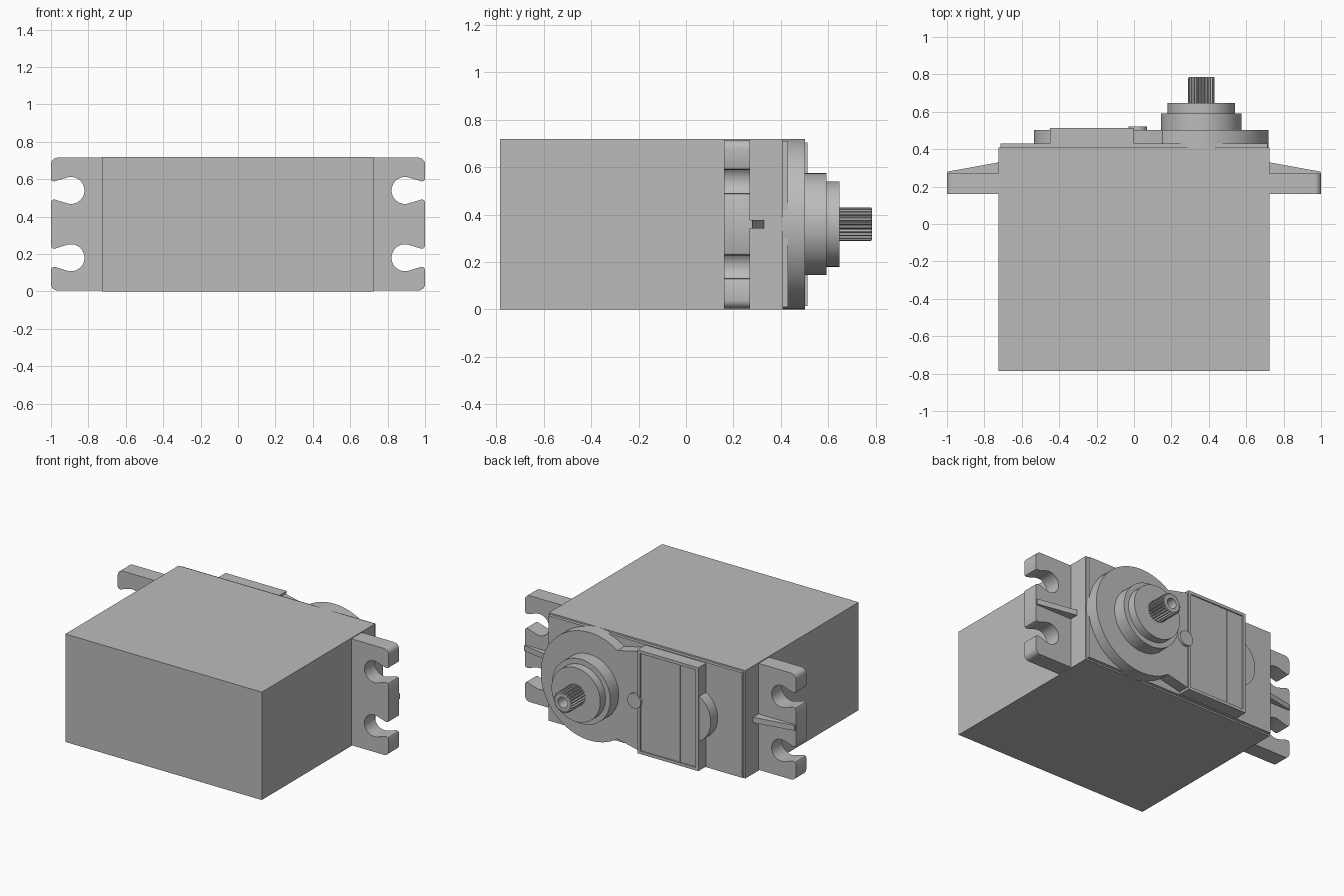
import bpy, bmesh
from math import radians, sin, cos, pi, atan2

if "Cube" in bpy.data.objects:
    bpy.data.objects.remove(bpy.data.objects["Cube"], do_unlink=True)

grey = bpy.data.materials.new("plain_grey")
grey.use_nodes = True
GREY = (0.5, 0.5, 0.5, 1)
grey.diffuse_color = GREY
grey.node_tree.nodes["Principled BSDF"].inputs["Base Color"].default_value = GREY

MID = 0.36       # height of the centre line
SHAFT_X = 0.36   # output axis
BACK = 0.41      # rear face of the case


def finish(name, bm, smooth=True):
    bmesh.ops.recalc_face_normals(bm, faces=bm.faces)
    mesh = bpy.data.meshes.new(name)
    bm.to_mesh(mesh)
    bm.free()
    mesh.materials.append(grey)
    ob = bpy.data.objects.new(name, mesh)
    bpy.context.collection.objects.link(ob)
    if smooth:
        bpy.ops.object.select_all(action="DESELECT")
        ob.select_set(True)
        bpy.context.view_layer.objects.active = ob
        bpy.ops.object.shade_smooth_by_angle(angle=radians(30))
    return ob


def loft(name, rings, smooth=True):
    """Skin a stack of (outline, y) rings and cap both ends."""
    bm = bmesh.new()
    rows = [[bm.verts.new((x, y, z)) for x, z in pts] for pts, y in rings]
    n = len(rows[0])
    for a, b in zip(rows, rows[1:]):
        for i in range(n):
            j = (i + 1) % n
            bm.faces.new((a[i], a[j], b[j], b[i]))
    bm.faces.new(rows[0])
    bm.faces.new(rows[-1])
    return finish(name, bm, smooth)


def prism(name, pts, y0, y1, smooth=True):
    return loft(name, [(pts, y0), (pts, y1)], smooth)


def rect(x0, x1, z0, z1):
    return [(x0, z0), (x1, z0), (x1, z1), (x0, z1)]


def arc(cx, cz, r, a0, a1, n):
    return [(cx + r * cos(radians(a0 + (a1 - a0) * i / n)),
             cz + r * sin(radians(a0 + (a1 - a0) * i / n))) for i in range(n + 1)]


def circle(cx, r, n=64):
    return arc(cx, MID, r, 0, 360, n)[:-1]


# Case in three stacked sections
for name, y0, y1 in (("front_cover", -0.785, -0.575),
                     ("middle_case", -0.575, 0.16),
                     ("rear_case", 0.16, BACK)):
    prism(name, rect(-0.725, 0.725, 0, 0.72), y0, y1, False)
prism("gear_cover_step", rect(-0.715, 0.715, 0.01, 0.71), BACK, 0.43, False)


# Mounting ears with two keyhole slots, each braced by a wedge rib
def slot(cz):
    return ([(1.0, cz - 0.062), (0.995, cz - 0.052), (0.982, cz - 0.048)]
            + arc(0.893, cz, 0.072, -75, -285, 28)
            + [(0.982, cz + 0.048), (0.995, cz + 0.052), (1.0, cz + 0.062)])


ear = ([(0.725, 0.005)] + arc(0.965, 0.04, 0.035, -90, 0, 6) + slot(0.18)
       + slot(0.54) + arc(0.965, 0.68, 0.035, 0, 90, 6) + [(0.725, 0.715)])
for side, s in (("left", 1), ("right", -1)):
    prism(side + "_mounting_ear", [(s * x, z) for x, z in ear], 0.16, 0.27)
    bm = bmesh.new()
    wedge = [(0.72, 0.265), (0.998, 0.265), (0.998, 0.28), (0.72, 0.33)]
    face = bm.faces.new([bm.verts.new((s * x, y, MID - 0.018)) for x, y in wedge])
    out = bmesh.ops.extrude_face_region(bm, geom=[face])["geom"]
    bmesh.ops.translate(bm, vec=(0, 0, 0.036),
                        verts=[g for g in out if isinstance(g, bmesh.types.BMVert)])
    finish(side + "_ear_rib", bm, False)

# Raised gear housing: round end running into a slightly narrower neck
reach = 180 - 55
housing = arc(SHAFT_X, MID, 0.36, -reach, reach, 56) + [(0, 0.69), (-0.02, 0.69),
                                                      (-0.02, 0.03), (0, 0.03)]
prism("gear_housing", housing, BACK, 0.503)
prism("end_bulge", circle(-0.36, 0.175), BACK, 0.503)
prism("locating_boss", circle(0.02, 0.05, 32), 0.45, 0.52)

# Label plate with a raised rim around a shallow recess
outer, inner = rect(-0.45, 0, 0.015, 0.705), rect(-0.43, -0.02, 0.035, 0.685)
loft("label_plate", [(outer, BACK), (outer, 0.513), (inner, 0.513), (inner, 0.505)], False)
prism("label_divider", rect(-0.313, -0.307, 0.035, 0.685), 0.504, 0.508, False)

# Stepped bearing collars
for name, r, y0, y1 in (("bearing_collar", 0.215, 0.5, 0.592),
                        ("bearing_ring", 0.18, 0.59, 0.647)):
    prism(name, circle(SHAFT_X, r), y0, y1)

# Splined output shaft with a screw hole
TEETH = 24


def spline(tip, root):
    pts = []
    for i in range(TEETH * 4):
        a = 2 * pi * i / (TEETH * 4)
        r = tip if i % 4 < 2 else root
        pts.append((SHAFT_X + r * cos(a), MID + r * sin(a)))
    return pts


teeth, bore = spline(0.071, 0.061), spline(0.035, 0.035)
loft("output_shaft", [(teeth, 0.645), (teeth, 0.78), (spline(0.066, 0.058), 0.785),
                      (bore, 0.785), (bore, 0.7)])
